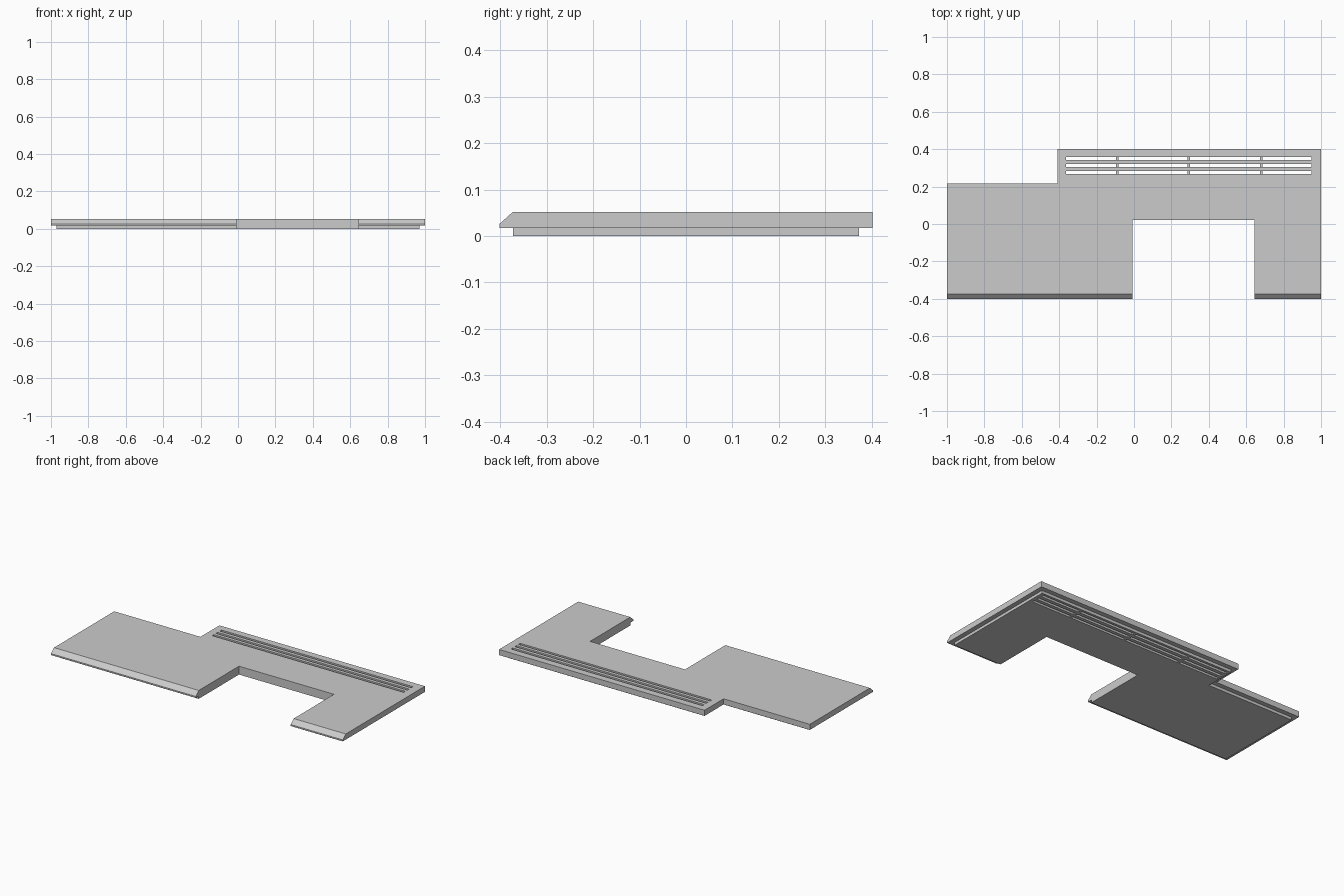
import bpy
import bmesh

if "Cube" in bpy.data.objects:
    bpy.data.objects.remove(bpy.data.objects["Cube"], do_unlink=True)

grey = bpy.data.materials.new("plain grey")
grey.use_nodes = True
COLOUR = (0.6, 0.6, 0.6, 1)
grey.diffuse_color = COLOUR
grey.node_tree.nodes["Principled BSDF"].inputs["Base Color"].default_value = COLOUR

# Shared plan dimensions
END, FRONT, BACK = 1.0, -0.402, 0.402
STEP_X, STEP_Y = -0.409, 0.216
NOTCH_L, NOTCH_R, NOTCH_Y = -0.008, 0.643, 0.021
INSET = 0.029
SEAM_Z, LIP_Z, TOP_Z = 0.017, 0.026, 0.052


def finish(name, bm):
    bmesh.ops.recalc_face_normals(bm, faces=bm.faces)
    mesh = bpy.data.meshes.new(name)
    bm.to_mesh(mesh)
    bm.free()
    mesh.materials.append(grey)
    obj = bpy.data.objects.new(name, mesh)
    bpy.context.collection.objects.link(obj)
    return obj


def layered(name, layers):
    """Close a stack of (outline, height) layers into a solid."""
    bm = bmesh.new()
    rings = [[bm.verts.new((x, y, z)) for x, y in outline] for outline, z in layers]
    bm.faces.new(rings[0])
    bm.faces.new(rings[-1])
    for low, high in zip(rings, rings[1:]):
        for i in range(len(low)):
            j = (i + 1) % len(low)
            bm.faces.new((low[i], low[j], high[j], high[i]))
    return finish(name, bm)


def rectangle(x0, x1, y0, y1):
    return [(x0, y0), (x1, y0), (x1, y1), (x0, y1)]


def cut_slots(target, spans):
    """Cut three rows of narrow vent slots through a slab."""
    for x0, x1 in spans:
        for y in (0.275, 0.312, 0.35):
            cutter = layered("slot_cutter", [(rectangle(x0, x1, y - 0.008, y + 0.008), z)
                                             for z in (-0.05, 0.1)])
            cutter.hide_render = True
            mod = target.modifiers.new("slot", "BOOLEAN")
            mod.operation = "DIFFERENCE"
            mod.solver = "EXACT"
            mod.object = cutter
            bpy.context.view_layer.objects.active = target
            bpy.ops.object.modifier_apply(modifier=mod.name)
            bpy.data.objects.remove(cutter, do_unlink=True)


# Worktop with a sloped front edge
def top_outline(front):
    return [(-END, front), (NOTCH_L, front), (NOTCH_L, NOTCH_Y), (NOTCH_R, NOTCH_Y),
            (NOTCH_R, front), (END, front), (END, BACK), (STEP_X, BACK),
            (STEP_X, STEP_Y), (-END, STEP_Y)]


worktop = layered("worktop", [(top_outline(FRONT), SEAM_Z), (top_outline(FRONT), LIP_Z),
                              (top_outline(FRONT + INSET), TOP_Z)])

# Inset base panels, meeting at a seam below the step in the back edge
seam, low_front, low_back = STEP_X + INSET, FRONT + INSET, BACK - INSET
base_side = layered("base_side_panel", [
    (rectangle(-END + INSET, seam, low_front, STEP_Y - INSET), z) for z in (0, SEAM_Z)])
main_outline = [(seam, low_front), (NOTCH_L, low_front), (NOTCH_L, NOTCH_Y),
                (NOTCH_R, NOTCH_Y), (NOTCH_R, low_front), (END - INSET, low_front),
                (END - INSET, low_back), (seam, low_back)]
base_main = layered("base_main_panel", [(main_outline, z) for z in (0, SEAM_Z)])

# Vent slots: unbroken above, divided by ribs in the base
SLOT_L, SLOT_R, RIB = -0.364, 0.949, 0.007
ribs = (-0.09, 0.293, 0.68)
starts = [SLOT_L] + [x + RIB for x in ribs]
ends = [x - RIB for x in ribs] + [SLOT_R]
cut_slots(worktop, [(SLOT_L, SLOT_R)])
cut_slots(base_main, list(zip(starts, ends)))
